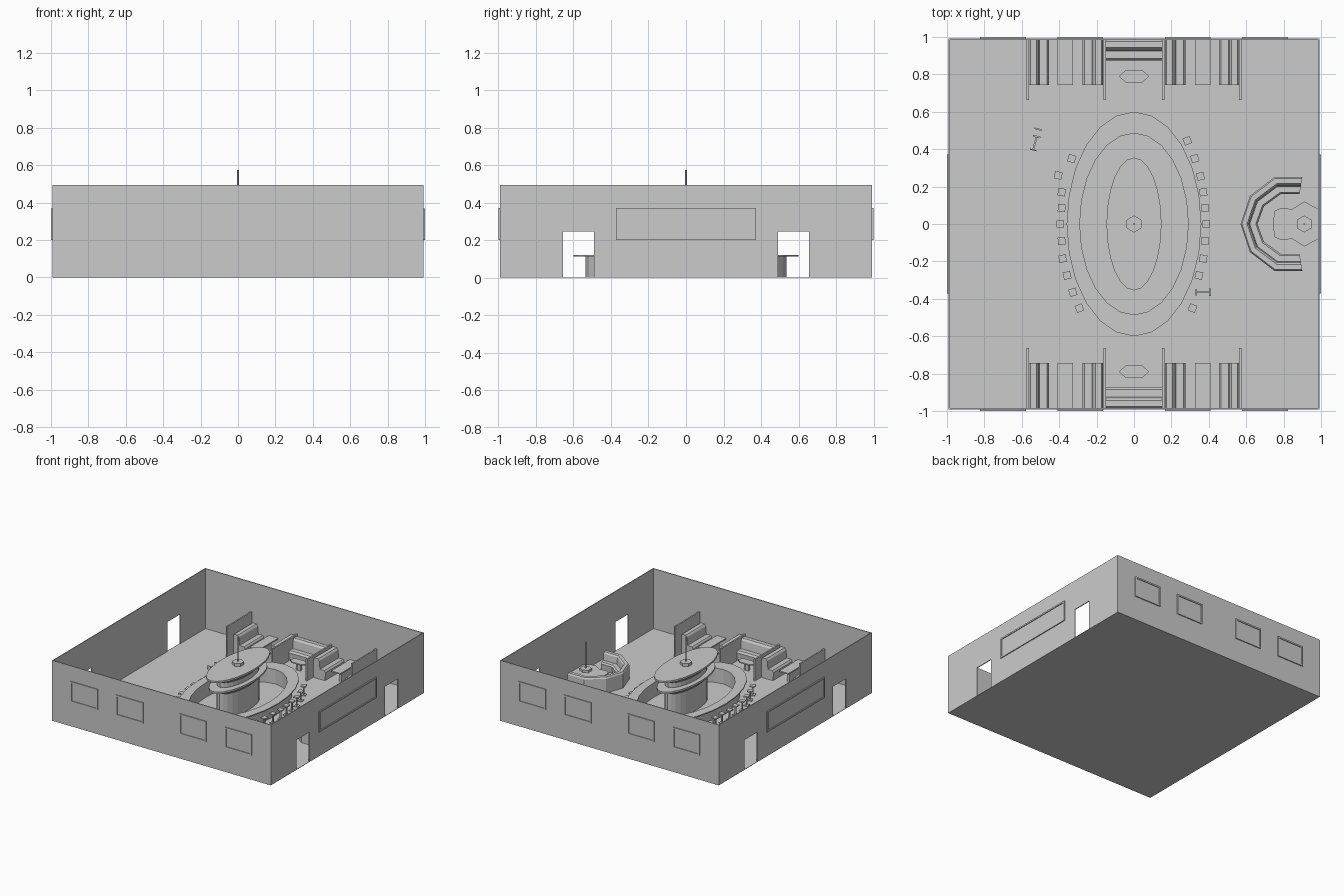
import bpy, bmesh
from math import sin, cos, pi, atan2, radians
from mathutils import Matrix, Vector

if "Cube" in bpy.data.objects:
    bpy.data.objects.remove(bpy.data.objects["Cube"])


def finish(name, bm, matrix=None):
    if matrix is not None:
        bm.transform(matrix)
    bmesh.ops.recalc_face_normals(bm, faces=bm.faces)
    me = bpy.data.meshes.new(name)
    bm.to_mesh(me)
    bm.free()
    ob = bpy.data.objects.new(name, me)
    bpy.context.collection.objects.link(ob)
    return ob


def add_box(bm, x0, x1, y0, y1, z0, z1):
    m = Matrix.Translation(((x0 + x1) / 2, (y0 + y1) / 2, (z0 + z1) / 2))
    m = m @ Matrix.Diagonal((x1 - x0, y1 - y0, z1 - z0, 1))
    bmesh.ops.create_cube(bm, size=1, matrix=m)


def box(name, *dims):
    bm = bmesh.new()
    add_box(bm, *dims)
    return finish(name, bm)


def loft(name, rings, closed=False):
    """Skin equal-length rings of points; cap the ends unless the loop closes."""
    bm = bmesh.new()
    rows = [[bm.verts.new(p) for p in r] for r in rings]
    n = len(rows[0])
    pairs = list(zip(rows, rows[1:])) + ([(rows[-1], rows[0])] if closed else [])
    for a, b in pairs:
        for i in range(n):
            j = (i + 1) % n
            bm.faces.new((a[i], a[j], b[j], b[i]))
    if not closed:
        bm.faces.new(rows[0])
        bm.faces.new(rows[-1])
    return finish(name, bm)


def prism(name, pts, z0, z1):
    return loft(name, [[(x, y, z) for x, y in pts] for z in (z0, z1)])


def ellipse(rx, ry, z, n=24, cx=0, cy=0):
    return [(cx + rx * sin(2 * pi * i / n), cy + ry * cos(2 * pi * i / n), z) for i in range(n)]


W, T, H = 0.992, 0.007, 0.495

# Floor and walls; side walls have two door openings each
box("floor", -W, W, -W, W, 0, 0.003)
half = [(0.0, 0.0), (0.49, 0.0), (0.49, 0.245), (0.655, 0.245), (0.655, 0.0), (W, 0.0), (W, H)]
outline = half[1:] + [(-y, z) for y, z in reversed(half[1:])]
for s, side in ((1, "right"), (-1, "left")):
    loft(side + "_wall", [[(s * x, y, z) for y, z in outline] for x in (W - T, W)])
    side_y = "back" if s > 0 else "front"
    y0, y1 = sorted((s * (W - T), s * W))
    box(side_y + "_wall", -W, W, y0, y1, 0, H)


# Window frames with a recessed pane, on the outside of the walls
def window(name, cx, width, turn):
    bm = bmesh.new()
    a, b, f, z0, z1 = cx - width / 2, cx + width / 2, 0.012, 0.2, 0.37
    out, inn = -1.0, -W + 0.001
    add_box(bm, a, b, out, inn, z0, z0 + f)
    add_box(bm, a, b, out, inn, z1 - f, z1)
    add_box(bm, a, a + f, out, inn, z0 + f, z1 - f)
    add_box(bm, b - f, b, out, inn, z0 + f, z1 - f)
    add_box(bm, a + f, b - f, -W - 0.002, inn, z0 + f, z1 - f)
    finish(name, bm, Matrix.Rotation(turn, 4, 'Z'))


for turn in (0, pi):
    for cx in (-0.7, -0.287, 0.287, 0.7):
        window("window", cx, 0.245, turn)
    window("long_window", 0, 0.745, turn + pi / 2)

# Oval bar: counter wall and overhanging top
for name, rx, ry, z0, z1 in (("bar_front", 0.32, 0.535, 0, 0.113), ("bar_top", 0.36, 0.6, 0.113, 0.122)):
    loft(name, [ellipse(0.29, 0.485, z0), ellipse(rx, ry, z0),
                ellipse(rx, ry, z1), ellipse(0.29, 0.485, z1)], closed=True)

# Central tiered display with flared discs
tiers = [(0.68, 0), (0.68, 0.2), (0.92, 0.235), (0.92, 0.25), (0.66, 0.25),
         (0.66, 0.29), (1, 0.335), (1, 0.35)]
loft("display_tower", [ellipse(0.147 * k, 0.355 * k, z) for k, z in tiers])
loft("tower_pole_base", [ellipse(0.045, 0.045, z, 6) for z in (0.35, 0.373)])
loft("tower_pole", [ellipse(0.005, 0.005, z, 8) for z in (0.373, 0.575)])

# Sofa cross-section: (share of depth from back to front, height)
PROFILE = [(0, 0), (0, 0.15), (0.08, 0.165), (0.38, 0.165), (0.48, 0.15), (0.54, 0.085),
           (0.9, 0.085), (1, 0.07), (0.95, 0)]


def sofa(name, back, front, scale=1.0):
    loft(name, [[(bx + (fx - bx) * u, by + (fy - by) * u, z * scale) for u, z in PROFILE]
                for (bx, by), (fx, fy) in zip(back, front)])


# Booths along the front and back walls
Y0, Y1 = 0.742, W - T
for s in (1, -1):
    sofa("wall_sofa", [(-0.152, s * Y1), (0.152, s * Y1)], [(-0.152, s * 0.875), (0.152, s * 0.875)])
    prism("low_table", [(-0.08, s * 0.79), (-0.045, s * 0.757), (0.045, s * 0.757),
                        (0.08, s * 0.79), (0.045, s * 0.823), (-0.045, s * 0.823)], 0.06, 0.07)
    prism("low_table_foot", [(p[0], p[1] + s * 0.79) for p in ellipse(0.025, 0.02, 0, 6)], 0, 0.06)
    ya, yb = sorted((s * Y0, s * Y1))
    pa, pb = sorted((s * 0.662, s * Y1))
    for m in (1, -1):
        for back, front in ((0.165, 0.275), (0.563, 0.455)):
            sofa("booth_sofa", [(m * back, ya), (m * back, yb)], [(m * front, ya), (m * front, yb)])
        xa, xb = sorted((m * 0.326, m * 0.41))
        box("booth_table", xa, xb, ya, yb, 0.09, 0.1)
        box("booth_table_leg", m * 0.368 - 0.012, m * 0.368 + 0.012, s * 0.87 - 0.07, s * 0.87 + 0.07, 0, 0.09)
        for x, h in ((0.157, 0.18), (0.568, 0.255)):
            box("partition", m * x - 0.006, m * x + 0.006, pa, pb, 0, h)

# Curved sofa around the small stage
back = [(0.9, 0.25), (0.75, 0.25), (0.62, 0.15), (0.57, 0)]
front = [(0.885, 0.16), (0.785, 0.16), (0.695, 0.095), (0.66, 0)]
mirror = lambda pts: pts + [(x, -y) for x, y in reversed(pts[:-1])]
sofa("curved_sofa", mirror(back), mirror(front), 0.8)

# Small stage with pole
stage = [(0.985, 0.08), (0.91, 0.12), (0.845, 0.08), (0.785, 0.085), (0.752, 0.07), (0.742, 0.0)]
prism("stage", mirror(stage), 0, 0.055)
loft("stage_pole_base", [ellipse(0.045, 0.045, z, 6, 0.91) for z in (0.055, 0.075)])
loft("stage_pole", [ellipse(0.004, 0.004, z, 8, 0.91) for z in (0.075, 0.29)])


# Bar stools, upright and knocked over
def stool(name, matrix):
    bm = bmesh.new()
    add_box(bm, -0.02, 0.02, -0.02, 0.02, 0.072, 0.082)
    add_box(bm, -0.005, 0.005, -0.005, 0.005, 0.006, 0.072)
    add_box(bm, -0.018, 0.018, -0.018, 0.018, 0, 0.006)
    finish(name, bm, matrix)


seats = [(0.285, 0.445), (0.325, 0.35), (0.355, 0.255), (0.37, 0.17), (0.38, 0.085), (0.387, 0),
         (0.38, -0.09), (0.37, -0.185), (0.347, -0.275), (0.313, -0.45),
         (-0.333, 0.35), (-0.405, 0.26), (-0.387, 0.17), (-0.387, 0.085), (-0.395, 0),
         (-0.387, -0.09), (-0.382, -0.185), (-0.358, -0.275), (-0.327, -0.365), (-0.292, -0.45)]
for x, y in seats:
    turn = atan2(y / 0.36, x / 0.216)
    stool("stool", Matrix.Translation((x, y, 0.003)) @ Matrix.Rotation(turn * 0.5 if x > 0 else (pi - turn) * -0.5, 4, 'Z'))
for x, y, turn in ((0.33, -0.365, 0), (-0.54, 0.393, radians(75))):
    stool("fallen_stool", Matrix.Translation((x, y, 0.024)) @ Matrix.Rotation(turn, 4, 'Z')
          @ Matrix.Rotation(pi / 2, 4, 'Y'))
bm = bmesh.new()
add_box(bm, -0.02, 0.02, -0.004, 0.004, 0.003, 0.04)
finish("loose_seat", bm, Matrix.Translation((-0.513, 0.507, 0)) @ Matrix.Rotation(radians(-15), 4, 'Z'))
